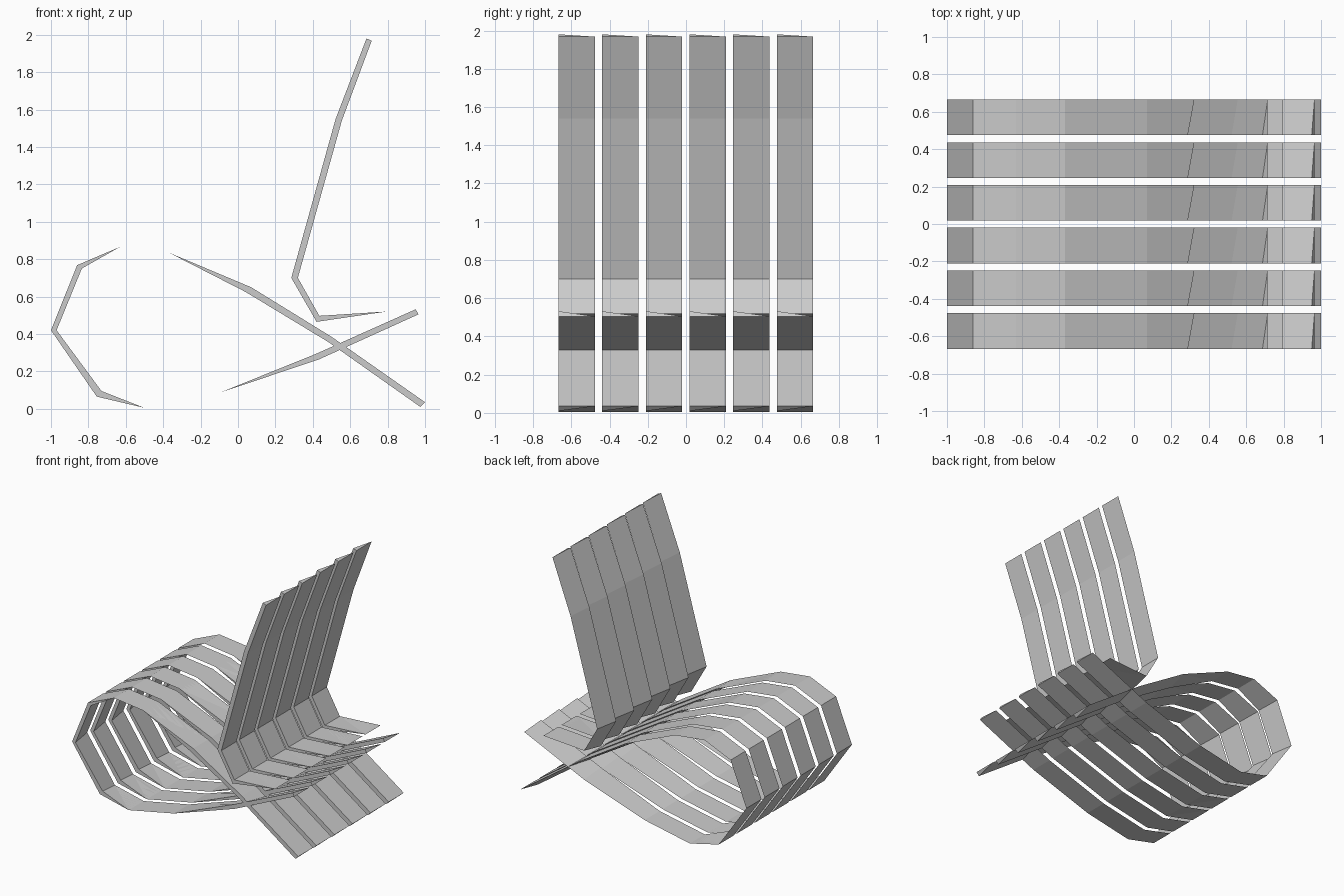
import bpy, bmesh

if "Cube" in bpy.data.objects:
    bpy.data.objects.remove(bpy.data.objects["Cube"])

COUNT, PITCH, WIDTH, START = 6, 0.2285, 0.19, -0.667

# Side paths: (outer x, outer z, inner x, inner z); equal pairs taper to a thin sheet
LOOP = [(1.0, .035, .975, .01), (.50, .385, .483, .357), (.07, .65, .04, .625),
        (-.37, .835, -.37, .835), (-.63, .866, -.63, .866), (-.86, .768, -.835, .75),
        (-1.0, .42, -.97, .42), (-.755, .065, -.73, .095), (-.50, .005, -.50, .005),
        (-.10, .085, -.10, .085), (.435, .265, .42, .295), (.965, .505, .95, .532)]
BACK = [(.715, 1.968, .687, 1.98), (.555, 1.54, .522, 1.55), (.32, .70, .285, .70),
        (.435, .497, .42, .465), (.795, .52, .795, .52)]


def slat(name, path, y0):
    """Wedge-section slat: thick along the front edge, thin along the back edge."""
    y1 = y0 + WIDTH
    bm = bmesh.new()
    rings = []
    for ox, oz, ix, iz in path:
        rings.append([bm.verts.new(p) for p in
                      ((ox, y0, oz), (ox, y1, oz), (ix, y0, iz))])
    for a, b in zip(rings, rings[1:]):
        for i in range(3):
            j = (i + 1) % 3
            bm.faces.new((a[i], a[j], b[j], b[i]))
    bm.faces.new(rings[0][::-1])
    bm.faces.new(rings[-1])
    # tapered sections collapse to a single sheet edge
    bmesh.ops.remove_doubles(bm, verts=bm.verts, dist=0.0005)
    bmesh.ops.recalc_face_normals(bm, faces=bm.faces)
    mesh = bpy.data.meshes.new(name)
    bm.to_mesh(mesh)
    bm.free()
    obj = bpy.data.objects.new(name, mesh)
    bpy.context.collection.objects.link(obj)


# Six looped base slats with six seat-and-backrest slats
for n in range(COUNT):
    y = START + n * PITCH
    slat(f"base_loop_slat_{n + 1}", LOOP, y)
    slat(f"backrest_slat_{n + 1}", BACK, y)
